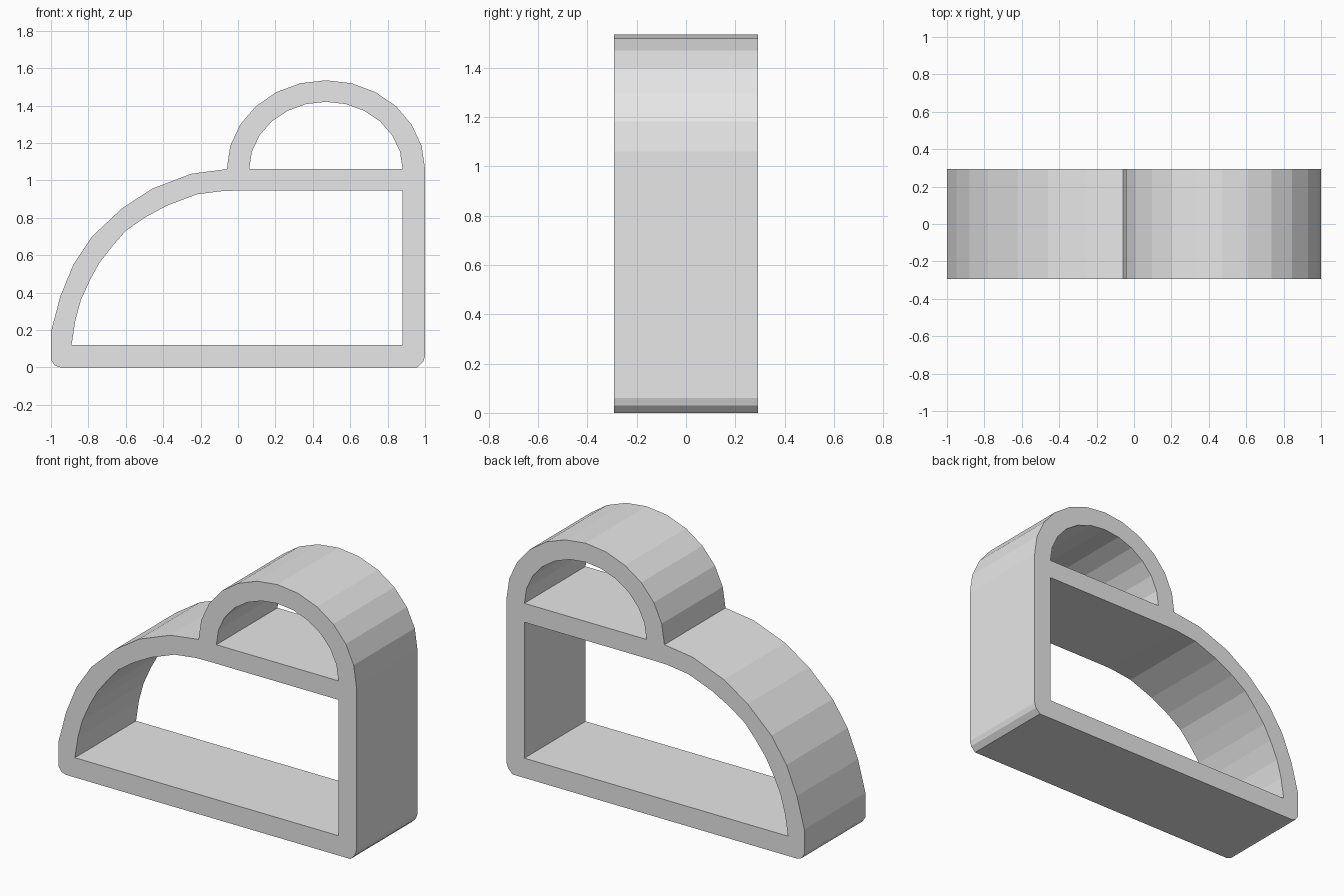
import bpy
from math import cos, sin, pi, radians
from mathutils import Matrix

cube = bpy.data.objects.get("Cube")
if cube:
    bpy.data.objects.remove(cube)

HALF_DEPTH = 0.293
SHELF_TOP = 1.06

grey = bpy.data.materials.new("light grey")
grey.use_nodes = True
colour = (0.8, 0.8, 0.8, 1)
grey.diffuse_color = colour
grey.node_tree.nodes["Principled BSDF"].inputs["Base Color"].default_value = colour


def arch(rx, rz, steps=12):
    """Half ellipse from right to left, standing on the shelf."""
    return [(0.47 + rx * cos(pi * i / steps), SHELF_TOP + rz * sin(pi * i / steps))
            for i in range(steps + 1)]


# Outer silhouette: rounded base, straight right wall, arch, sloping left curve
base = [(-0.95, 0), (0.96, 0), (0.99, 0.03), (1, 0.06)]
left_curve = [(-0.25, 1.035), (-0.46, 0.955), (-0.62, 0.85), (-0.78, 0.7),
              (-0.88, 0.55), (-0.95, 0.38), (-1, 0.19), (-1, 0.04), (-0.98, 0.01)]
outline = base + arch(0.53, 0.475) + left_curve

# Large lower opening
lower_opening = [(0.88, 0.12), (0.88, 0.945), (0, 0.945), (-0.08, 0.943),
                 (-0.22, 0.925), (-0.38, 0.865), (-0.5, 0.8), (-0.6, 0.73),
                 (-0.67, 0.65), (-0.74, 0.56), (-0.79, 0.47), (-0.84, 0.36),
                 (-0.87, 0.25), (-0.89, 0.12)]

# Small arched upper opening
upper_opening = arch(0.41, 0.36)

# Filled profile with two holes, extruded through the depth
curve = bpy.data.curves.new("shelf_frame", "CURVE")
curve.dimensions = "2D"
curve.fill_mode = "BOTH"
curve.extrude = HALF_DEPTH
for loop in (outline, lower_opening, upper_opening):
    spline = curve.splines.new("POLY")
    spline.points.add(len(loop) - 1)
    for point, (x, z) in zip(spline.points, loop):
        point.co = (x, z, 0, 1)
    spline.use_cyclic_u = True
curve.materials.append(grey)

frame = bpy.data.objects.new("shelf_frame", curve)
bpy.context.collection.objects.link(frame)
bpy.ops.object.select_all(action="DESELECT")
frame.select_set(True)
bpy.context.view_layer.objects.active = frame
bpy.ops.object.convert(target="MESH")
frame = bpy.context.object

# Stand the profile upright
frame.data.transform(Matrix.Rotation(radians(90), 4, "X"))
bpy.ops.object.shade_flat()
